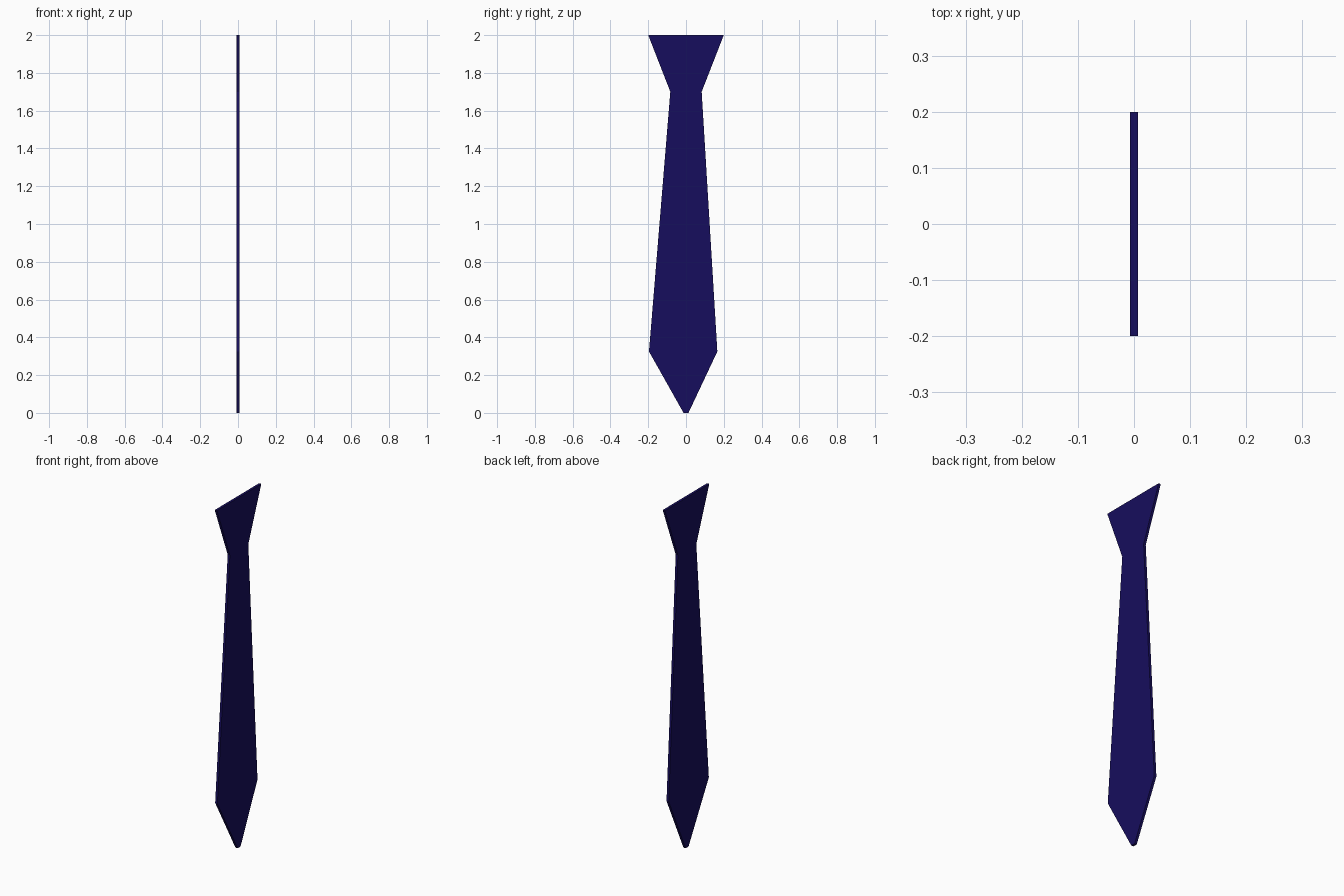
import bpy
import bmesh

if "Cube" in bpy.data.objects:
    bpy.data.objects.remove(bpy.data.objects["Cube"])

HALF_THICKNESS = 0.007

# Outline of the tie in (y, z): knot, neck, blade and blunt tip
outline = [(-0.013, 0.0), (0.013, 0.0), (0.166, 0.325), (0.083, 1.70),
           (0.20, 2.0), (-0.20, 2.0), (-0.083, 1.70), (-0.196, 0.325)]

# Flat outline extruded into a thin slab
bm = bmesh.new()
face = bm.faces.new([bm.verts.new((-HALF_THICKNESS, y, z)) for y, z in outline])
result = bmesh.ops.extrude_face_region(bm, geom=[face], use_keep_orig=True)
verts = [g for g in result["geom"] if isinstance(g, bmesh.types.BMVert)]
bmesh.ops.translate(bm, verts=verts, vec=(2 * HALF_THICKNESS, 0, 0))
bmesh.ops.recalc_face_normals(bm, faces=bm.faces)

mesh = bpy.data.meshes.new("necktie")
bm.to_mesh(mesh)
bm.free()
necktie = bpy.data.objects.new("necktie", mesh)
bpy.context.collection.objects.link(necktie)

# Dark navy cloth
navy = bpy.data.materials.new("navy_cloth")
navy.diffuse_color = (0.008, 0.004, 0.11, 1.0)
navy.use_nodes = True
navy.node_tree.nodes["Principled BSDF"].inputs["Base Color"].default_value = navy.diffuse_color
mesh.materials.append(navy)
